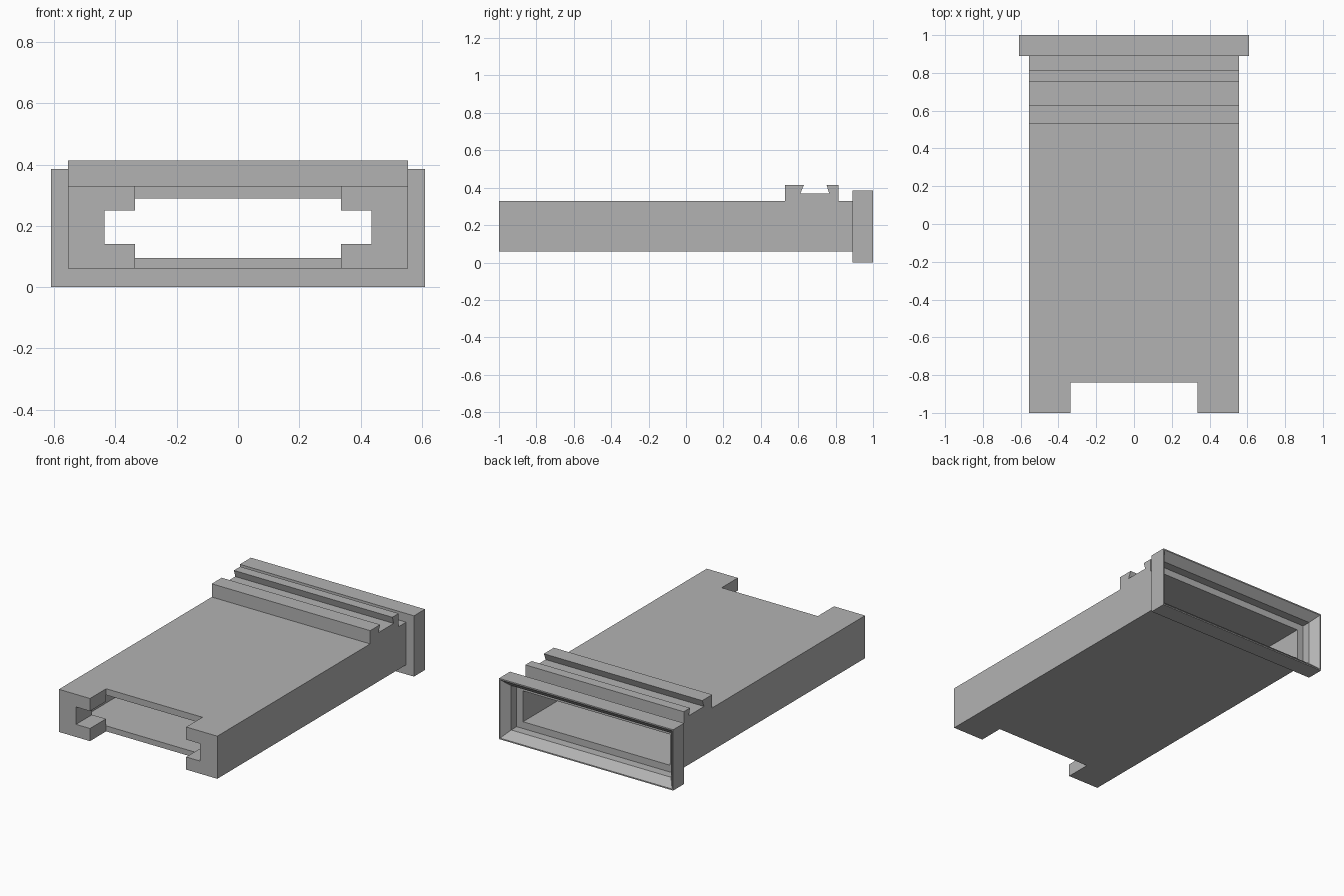
import bpy
import bmesh

if "Cube" in bpy.data.objects:
    bpy.data.objects.remove(bpy.data.objects["Cube"])

GREY = (0.45, 0.45, 0.45, 1)
mat = bpy.data.materials.new("plain grey")
mat.use_nodes = True
mat.diffuse_color = GREY
mat.node_tree.nodes["Principled BSDF"].inputs["Base Color"].default_value = GREY


def finish(bm, name):
    bmesh.ops.recalc_face_normals(bm, faces=bm.faces)
    mesh = bpy.data.meshes.new(name)
    bm.to_mesh(mesh)
    bm.free()
    mesh.materials.append(mat)
    obj = bpy.data.objects.new(name, mesh)
    bpy.context.collection.objects.link(obj)
    return obj


def rect_tube(name, sections):
    """Closed loop of rectangles, each (y, (half width, bottom, top))."""
    bm = bmesh.new()
    rings = []
    for y, (w, lo, hi) in sections:
        corners = ((-w, lo), (w, lo), (w, hi), (-w, hi))
        rings.append([bm.verts.new((x, y, z)) for x, z in corners])
    for a, b in zip(rings, rings[1:] + rings[:1]):
        for i in range(4):
            j = (i + 1) % 4
            bm.faces.new((a[i], a[j], b[j], b[i]))
    return finish(bm, name)


def extrude_x(name, profile, half_width):
    """Side profile of (y, z) points, extruded across the width."""
    bm = bmesh.new()
    face = bm.faces.new([bm.verts.new((-half_width, y, z)) for y, z in profile])
    geom = bmesh.ops.extrude_face_region(bm, geom=[face])["geom"]
    verts = [v for v in geom if isinstance(v, bmesh.types.BMVert)]
    bmesh.ops.translate(bm, verts=verts, vec=(2 * half_width, 0, 0))
    return finish(bm, name)


# Hollow sleeve: outer skin, flared rear collar, then back through the inside
OUTER = (0.555, 0.06, 0.33)
COLLAR = (0.61, 0.0, 0.385)
RIM = (0.602, 0.008, 0.377)
RECESS = (0.56, 0.052, 0.333)
CAVITY = (0.515, 0.095, 0.29)
SLOT = (0.435, 0.14, 0.25)
FRONT, NOTCH, BACK = -1.0, -0.84, 1.0

sleeve = rect_tube("sleeve", [
    (FRONT, OUTER), (0.89, OUTER), (0.89, COLLAR), (BACK, COLLAR),
    (BACK, RIM), (0.95, RECESS), (0.895, RECESS), (0.895, CAVITY),
    (NOTCH, CAVITY), (NOTCH, SLOT), (FRONT, SLOT),
])

# Front notch leaving a slotted prong on each side
cutter = extrude_x("notch_cutter", [
    (FRONT - 0.1, -0.1), (NOTCH + 0.002, -0.1),
    (NOTCH + 0.002, 0.5), (FRONT - 0.1, 0.5)], 0.337)
cutter.hide_render = True
cut = sleeve.modifiers.new("notch", "BOOLEAN")
cut.operation = "DIFFERENCE"
cut.solver = "EXACT"
cut.object = cutter
bpy.context.view_layer.objects.active = sleeve
bpy.ops.object.modifier_apply(modifier=cut.name)
bpy.data.objects.remove(cutter)

# Cross rail with an undercut groove
extrude_x("dovetail_rail", [
    (0.53, 0.325), (0.53, 0.414), (0.63, 0.414), (0.612, 0.37),
    (0.765, 0.37), (0.752, 0.414), (0.815, 0.414), (0.815, 0.325)], 0.555)
